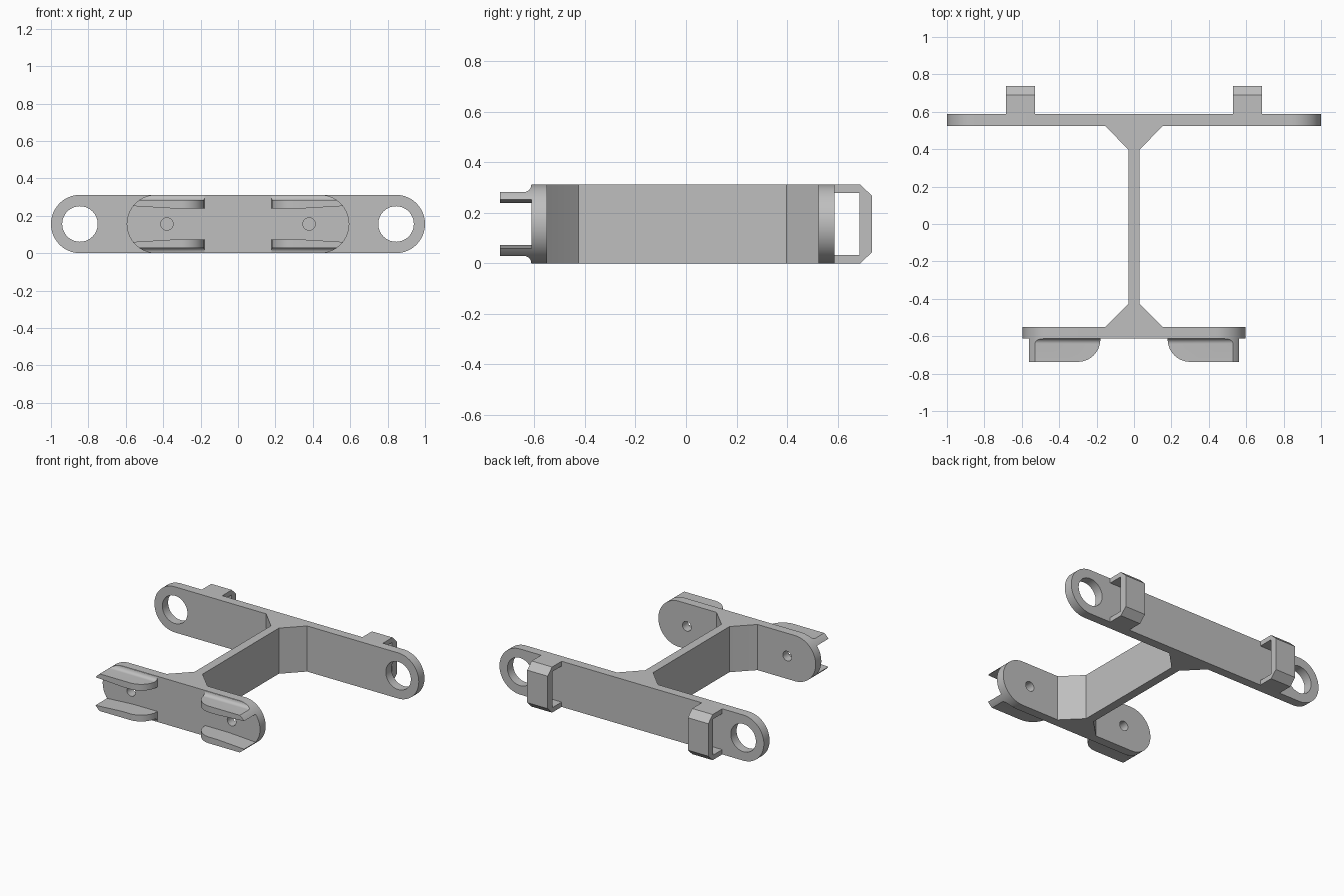
import bpy, bmesh, math

cube = bpy.data.objects.get("Cube")
if cube:
    bpy.data.objects.remove(cube, do_unlink=True)

H = 0.312
MID = H / 2

grey = bpy.data.materials.new("light grey")
grey.use_nodes = True
grey.diffuse_color = (0.52, 0.52, 0.52, 1)
grey.node_tree.nodes["Principled BSDF"].inputs["Base Color"].default_value = (0.52, 0.52, 0.52, 1)


def prism(name, pts, axis, lo, hi):
    """Extrude a closed 2D profile along one axis."""
    place = {"x": lambda p, d: (d, p[0], p[1]),
             "y": lambda p, d: (p[0], d, p[1]),
             "z": lambda p, d: (p[0], p[1], d)}[axis]
    bm = bmesh.new()
    face = bm.faces.new([bm.verts.new(place(p, lo)) for p in pts])
    out = bmesh.ops.extrude_face_region(bm, geom=[face])
    for v in out["geom"]:
        if isinstance(v, bmesh.types.BMVert):
            v.co["xyz".index(axis)] = hi
    bmesh.ops.recalc_face_normals(bm, faces=bm.faces)
    mesh = bpy.data.meshes.new(name)
    bm.to_mesh(mesh)
    bm.free()
    mesh.materials.append(grey)
    obj = bpy.data.objects.new(name, mesh)
    bpy.context.collection.objects.link(obj)
    return obj


def combine(obj, tool, operation):
    """Apply a boolean and throw the tool away."""
    mod = obj.modifiers.new("cut", "BOOLEAN")
    mod.operation, mod.object, mod.solver = operation, tool, "EXACT"
    bpy.context.view_layer.update()
    graph = bpy.context.evaluated_depsgraph_get()
    mesh = bpy.data.meshes.new_from_object(obj.evaluated_get(graph))
    obj.modifiers.clear()
    obj.data = mesh
    bpy.data.objects.remove(tool, do_unlink=True)


def arc(cx, cy, r, start, end, n):
    return [(cx + r * math.cos(math.radians(start + (end - start) * i / n)),
             cy + r * math.sin(math.radians(start + (end - start) * i / n)))
            for i in range(n + 1)]


def plate(name, half, y0, y1, hole_x, hole_r):
    """Round-ended plate with a hole near each end."""
    c = half - MID
    outline = arc(c, MID, MID, -90, 90, 32) + arc(-c, MID, MID, 90, 270, 32)
    obj = prism(name, outline, "y", y0, y1)
    for s in (-1, 1):
        ring = arc(s * hole_x, MID, hole_r, 0, 360, 48)[:-1]
        combine(obj, prism("hole_cutter", ring, "y", y0 - 0.1, y1 + 0.1), "DIFFERENCE")
    return obj


parts = [plate("back_plate", 1.0, 0.525, 0.587, 0.845, 0.095),
         plate("front_plate", 0.595, -0.612, -0.551, 0.38, 0.033)]

# Central web flaring into both plates
half_web = [(0.16, -0.555), (0.155, -0.551), (0.03, -0.426),
            (0.03, 0.398), (0.155, 0.525), (0.155, 0.53)]
web = half_web + [(-x, y) for x, y in reversed(half_web)]
parts.append(prism("central_web", web, "z", 0, H))

# Chamfered loops on the back plate
loop = [(0.58, 0), (0.69, 0), (0.737, 0.045), (0.737, H - 0.045), (0.69, H), (0.58, H),
        (0.58, H - 0.033), (0.687, H - 0.033), (0.687, 0.033), (0.58, 0.033)]
for side, x0, x1 in (("left", 0.53, 0.685), ("right", -0.685, -0.53)):
    parts.append(prism(side + "_loop", loop, "x", x0, x1))

# Curved gripping flanges on the front plate
end_profile = [(0.18, 0.24), (0.36, 0.24)] + arc(0.439, MID, MID, 38, 90, 14) + [(0.18, H)]
fillet = [(-0.6, 0.22), (-0.737, 0.22), (-0.737, 0.283)] + \
    arc(-0.64, H - 0.002, 0.027, -90, 0, 8) + [(-0.6, H + 0.01)]
plan = [(0.18, -0.59), (0.62, -0.59), (0.62, -0.737)] + arc(0.30, -0.617, 0.12, 270, 180, 14)
for side, sx in (("left", 1), ("right", -1)):
    for level, up in (("upper", True), ("lower", False)):
        def flip(z):
            return z if up else H - z
        flange = prism(f"{side}_{level}_flange",
                       [(sx * x, flip(z)) for x, z in end_profile], "y", -0.737, -0.605)
        combine(flange, prism("fillet_tool", [(y, flip(z)) for y, z in fillet],
                              "x", -0.8, 0.8), "INTERSECT")
        combine(flange, prism("plan_tool", [(sx * x, y) for x, y in plan],
                              "z", -0.1, 0.5), "INTERSECT")
        parts.append(flange)

# Smooth the curved walls, keep the edges crisp
bpy.ops.object.select_all(action="DESELECT")
for obj in parts:
    obj.select_set(True)
bpy.context.view_layer.objects.active = parts[0]
bpy.ops.object.shade_smooth_by_angle(angle=math.radians(25))
